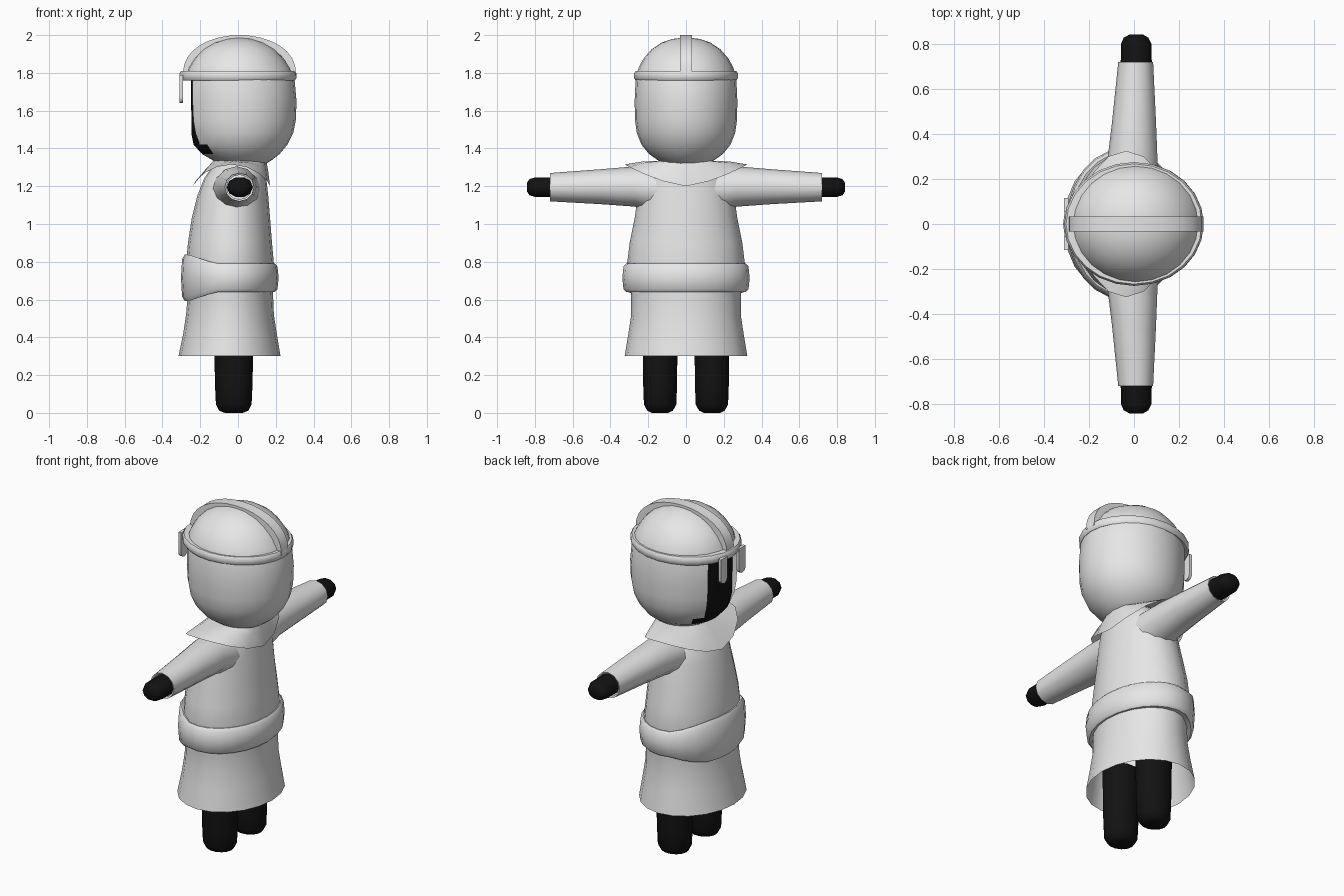
import bpy, bmesh, math
from math import sin, cos, pi

if "Cube" in bpy.data.objects:
    bpy.data.objects.remove(bpy.data.objects["Cube"])


def material(name, v):
    m = bpy.data.materials.new(name)
    m.diffuse_color = (v, v, v, 1)
    m.use_nodes = True
    m.node_tree.nodes["Principled BSDF"].inputs["Base Color"].default_value = m.diffuse_color
    return m


GREY = material("light grey cloth", 0.8)
BLACK = material("black", 0.006)


def finish(name, bm, mats, angle=50):
    bmesh.ops.recalc_face_normals(bm, faces=bm.faces)
    me = bpy.data.meshes.new(name)
    bm.to_mesh(me)
    bm.free()
    ob = bpy.data.objects.new(name, me)
    bpy.context.collection.objects.link(ob)
    for m in mats:
        me.materials.append(m)
    bpy.ops.object.select_all(action='DESELECT')
    ob.select_set(True)
    bpy.context.view_layer.objects.active = ob
    bpy.ops.object.shade_smooth_by_angle(angle=math.radians(angle))
    return ob


def loft(rings, closed_loop=False, caps=(False, False)):
    """Bridge rings of points into a skin."""
    bm = bmesh.new()
    vs = [[bm.verts.new(p) for p in r] for r in rings]
    pairs = list(zip(vs, vs[1:])) + ([(vs[-1], vs[0])] if closed_loop else [])
    for a, b in pairs:
        for i in range(len(a)):
            j = (i + 1) % len(a)
            bm.faces.new((a[i], a[j], b[j], b[i]))
    for use, r in zip(caps, (vs[0], vs[-1])):
        if use:
            bm.faces.new(r)
    return bm


def oval(z, x0, x1, ry, n, y=0):
    """Horizontal oval ring between x0 and x1."""
    cx, rx = (x0 + x1) / 2, (x1 - x0) / 2
    return [(cx + rx * cos(2 * pi * i / n), y + ry * sin(2 * pi * i / n), z) for i in range(n)]


# Robe, open at the hem
robe = [(0.30, -.315, .225, .325), (0.42, -.29, .205, .305), (0.52, -.275, .19, .29),
        (0.64, -.265, .185, .29), (0.79, -.275, .19, .312), (0.90, -.265, .18, .298),
        (1.03, -.245, .17, .272), (1.15, -.215, .16, .255), (1.24, -.18, .15, .235),
        (1.30, -.14, .145, .18), (1.35, -.10, .14, .12)]
finish("robe", loft([oval(*r, 20) for r in robe]), [GREY])

# Belt, broader across the front
section = [(-.02, -.95), (.01, -1), (.024, -.8), (.03, 0), (.024, .8), (.01, 1), (-.02, .95)]
rings = []
for off, h in section:
    ring = []
    for x, y, z in oval(0.715, -.272 - off, .185 + off, .307 + off, 24):
        front = max(0, min(1, (-x - .12) / .14))
        ring.append((x, y, z + h * (.075 + .048 * front)))
    rings.append(ring)
finish("belt", loft(rings, closed_loop=True), [GREY])

# Shoulder collar: drops front and back, lifts over the arms
n = 16
inner, mid, outer = [], [], []
for i in range(n):
    a = 2 * pi * i / n
    c, s = cos(a), sin(a)
    lift = abs(s) ** 1.5
    inner.append((.01 + .14 * c, .14 * s, 1.335))
    mid.append((-.01 + .17 * c, .235 * s, 1.28 + .05 * lift))
    outer.append((-.035 + .205 * c, .325 * s, 1.2 + .115 * lift))
finish("collar", loft([inner, mid, outer]), [GREY])

# Sleeves, hands and legs, mirrored across the middle
for side, label in ((1, "left"), (-1, "right")):
    def arm(y, x0, x1, z0, z1, n):
        return [((x0 + x1) / 2 + (x1 - x0) / 2 * cos(2 * pi * i / n), side * y,
                 (z0 + z1) / 2 + (z1 - z0) / 2 * sin(2 * pi * i / n)) for i in range(n)]
    sleeve = [(.14, -.14, .12, 1.06, 1.30), (.27, -.12, .105, 1.092, 1.305),
              (.45, -.098, .098, 1.105, 1.29), (.72, -.07, .085, 1.12, 1.27),
              (.715, -.06, .075, 1.13, 1.26), (.66, -.06, .075, 1.13, 1.26)]
    finish(label + "_sleeve", loft([arm(*r, 12) for r in sleeve]), [GREY])
    hand = [(.64, -.06, .08, 1.14, 1.25), (.80, -.058, .078, 1.141, 1.249),
            (.828, -.046, .064, 1.15, 1.24), (.842, -.02, .04, 1.17, 1.22)]
    finish(label + "_hand", loft([arm(*r, 10) for r in hand], caps=(True, True)), [BLACK])
    leg = [(0, -.07, .025, .045), (.012, -.1, .055, .07), (.045, -.117, .072, .088),
           (.15, -.122, .077, .092), (.45, -.127, .082, .095)]
    finish(label + "_leg", loft([oval(*r, 14, side * .137) for r in leg], caps=(True, True)), [BLACK])

# Hooded head with a dark face set slightly back in the opening
head = [(1.31, -.08, .13, .10), (1.335, -.13, .175, .145), (1.37, -.19, .22, .195),
        (1.42, -.235, .262, .236), (1.48, -.262, .292, .26), (1.55, -.275, .306, .27),
        (1.65, -.28, .31, .272), (1.78, -.278, .298, .266), (1.83, -.262, .275, .25),
        (1.88, -.23, .24, .222), (1.925, -.185, .195, .182), (1.96, -.125, .135, .13),
        (1.98, -.06, .075, .07), (1.986, -.015, .025, .02)]
bm = loft([oval(*r, 24) for r in head], caps=(True, True))
face = [f for f in bm.faces if f.calc_center_median().x < -.1
        and abs(f.calc_center_median().y) < .135 and 1.38 < f.calc_center_median().z < 1.78]
bmesh.ops.inset_region(bm, faces=face, thickness=0.012, depth=0)
for f in face:
    f.material_index = 1
for v in {v for f in face for v in f.verts}:
    v.co.x += .03 * max(0, min(1, (v.co.z - 1.43) / .1))
finish("head", bm, [GREY, BLACK])

# Brow band
band = [(-.02, -.024), (.012, -.024), (.02, -.012), (.02, .012), (.012, .024), (-.02, .024)]
finish("brow_band", loft([oval(1.785 + h, -.29 - o, .29 + o, .255 + o, 24) for o, h in band],
                         closed_loop=True), [GREY])

# Crest strap over the crown
rings = []
for i in range(17):
    a = pi * i / 16
    p = lambda r: (.008 + (.272 + r) * cos(a), 1.785 + (.187 + r) * sin(a) ** .85)
    (xa, za), (xb, zb) = p(-.01), p(.028)
    rings.append([(xa, -.033, za), (xb, -.033, zb), (xb, .033, zb), (xa, .033, za)])
finish("crown_strap", loft(rings, caps=(True, True)), [GREY], 40)

# Two rounded tabs hanging from the band over the face
for side, label in ((1, "left"), (-1, "right")):
    outline = [(-.03, 1.79), (.03, 1.79)] + [(.03 * cos(a), 1.67 + .03 * sin(a))
               for a in (-pi * k / 8 for k in range(9))]
    rings = [[(x, side * .085 + y, z) for y, z in outline] for x in (-.31, -.292)]
    finish(label + "_face_tab", loft(rings, caps=(True, True)), [GREY], 40)
